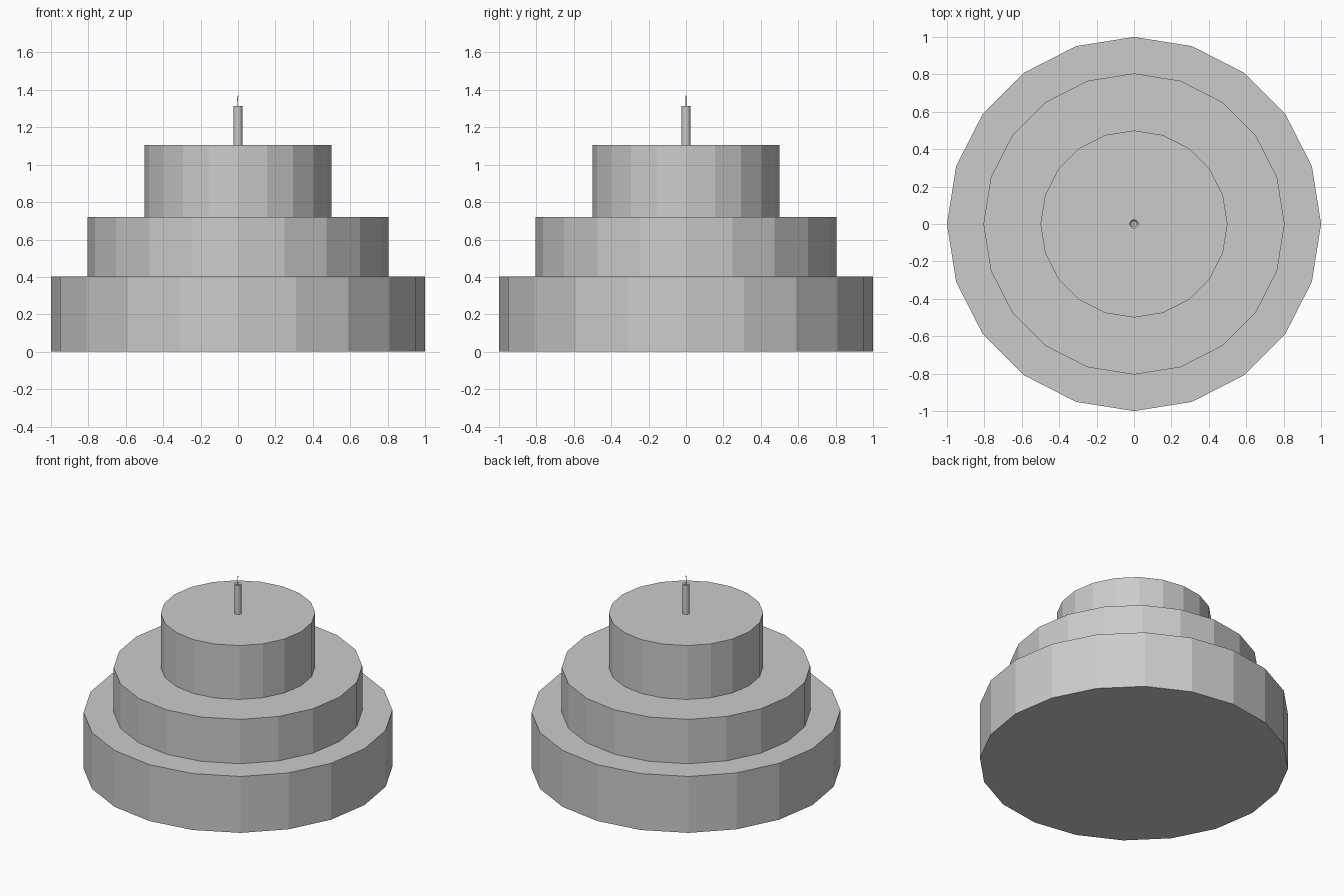
import bpy, bmesh
from mathutils import Vector

if "Cube" in bpy.data.objects:
    bpy.data.objects.remove(bpy.data.objects["Cube"])

SIDES = 20


def drum(name, radius, bottom, top, sides=SIDES):
    """Upright flat-shaded cylinder between two heights."""
    bpy.ops.mesh.primitive_cylinder_add(vertices=sides, radius=radius, depth=top - bottom,
                                        location=(0, 0, (bottom + top) / 2))
    obj = bpy.context.object
    obj.name = name
    return obj


# Three stacked cake tiers
drum("bottom_tier", 1.0, 0.0, 0.403)
drum("middle_tier", 0.805, 0.403, 0.72)
drum("top_tier", 0.5, 0.72, 1.105)

# Candle with a shallow melted hollow in its top
candle = drum("candle", 0.024, 1.105, 1.315)
bm = bmesh.new()
bm.from_mesh(candle.data)
bm.normal_update()
cap = [f for f in bm.faces if f.normal.z > 0.9]
bmesh.ops.inset_region(bm, faces=cap, thickness=0.009)
bmesh.ops.translate(bm, verts=cap[0].verts, vec=Vector((0, 0, -0.01)))
bm.to_mesh(candle.data)
bm.free()

# Thin, slightly bent wick
curve = bpy.data.curves.new("wick", 'CURVE')
curve.dimensions = '3D'
curve.bevel_depth = 0.002
curve.bevel_resolution = 1
curve.use_fill_caps = True
spline = curve.splines.new('POLY')
path = [(0, 1.30), (-0.001, 1.33), (-0.003, 1.35), (0.001, 1.37)]
spline.points.add(len(path) - 1)
for point, (x, z) in zip(spline.points, path):
    point.co = (x, 0, z, 1)
    spline.use_smooth = False
wick = bpy.data.objects.new("wick", curve)
bpy.context.collection.objects.link(wick)
